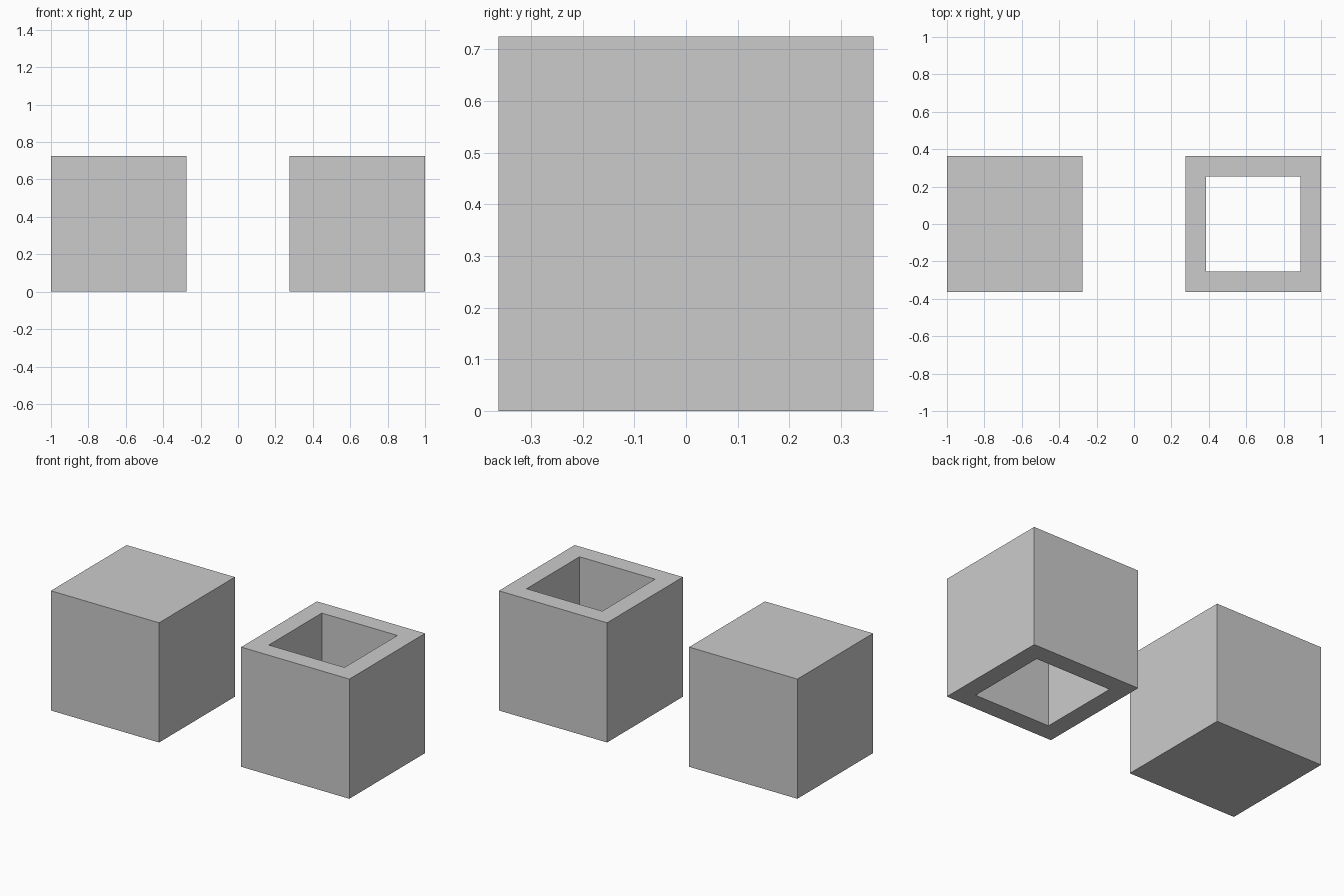
import bpy, bmesh

if "Cube" in bpy.data.objects:
    bpy.data.objects.remove(bpy.data.objects["Cube"])

SIZE = 0.725      # edge length of both blocks
HOLE = 0.507      # width of the square shaft
OFFSET = 1 - SIZE / 2


def add_object(name, bm, x):
    bmesh.ops.recalc_face_normals(bm, faces=bm.faces)
    mesh = bpy.data.meshes.new(name)
    bm.to_mesh(mesh)
    bm.free()
    obj = bpy.data.objects.new(name, mesh)
    obj.location = (x, 0, 0)
    bpy.context.collection.objects.link(obj)
    return obj


def square(bm, width, z):
    h = width / 2
    return [bm.verts.new((sx * h, sy * h, z))
            for sx, sy in ((-1, -1), (1, -1), (1, 1), (-1, 1))]


# Solid block
bm = bmesh.new()
bmesh.ops.create_cube(bm, size=SIZE)
bmesh.ops.translate(bm, verts=bm.verts, vec=(0, 0, SIZE / 2))
add_object("solid_block", bm, -OFFSET)

# Block with a square shaft running right through it, top to bottom
bm = bmesh.new()
loops = [square(bm, SIZE, 0), square(bm, SIZE, SIZE),
         square(bm, HOLE, SIZE), square(bm, HOLE, 0)]
for k in range(4):
    a, b = loops[k], loops[(k + 1) % 4]
    for i in range(4):
        j = (i + 1) % 4
        bm.faces.new((a[i], a[j], b[j], b[i]))
add_object("hollow_block", bm, OFFSET)
